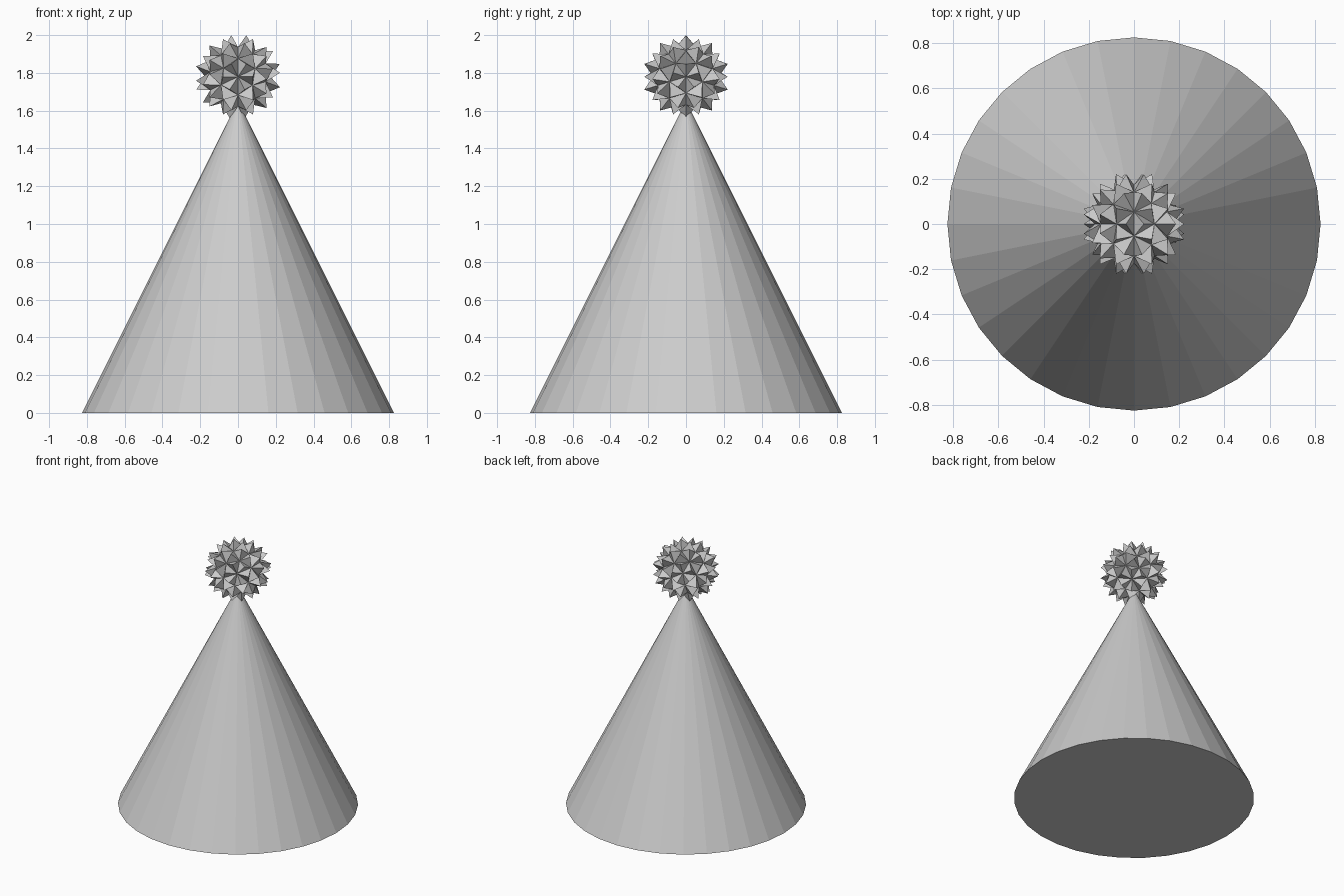
import bpy, bmesh
from math import pi
from mathutils import Matrix, Vector

if "Cube" in bpy.data.objects:
    bpy.data.objects.remove(bpy.data.objects["Cube"])


def add_object(name, bm):
    bmesh.ops.recalc_face_normals(bm, faces=bm.faces)
    mesh = bpy.data.meshes.new(name)
    bm.to_mesh(mesh)
    bm.free()
    obj = bpy.data.objects.new(name, mesh)
    bpy.context.collection.objects.link(obj)
    return obj


# Party hat cone with closed base
HEIGHT, RADIUS = 1.65, 0.825
bm = bmesh.new()
bmesh.ops.create_cone(bm, cap_ends=True, segments=32, radius1=RADIUS,
                      radius2=0, depth=HEIGHT,
                      matrix=Matrix.Translation((0, 0, HEIGHT / 2)))
add_object("hat_cone", bm)

# Spiky pompom: every face of a low icosphere becomes a spike
bm = bmesh.new()
bmesh.ops.create_icosphere(bm, subdivisions=2, radius=0.74,
                           matrix=Matrix.Rotation(pi / 2, 4, 'Y'))
tips = bmesh.ops.poke(bm, faces=bm.faces[:])["verts"]
for v in tips:
    v.co = v.co.normalized()
bmesh.ops.scale(bm, vec=Vector((0.233, 0.235, 0.223)), verts=bm.verts)
top = max(v.co.z for v in bm.verts)
bmesh.ops.translate(bm, vec=Vector((0, 0, 2 - top)), verts=bm.verts)
add_object("pompom", bm)
